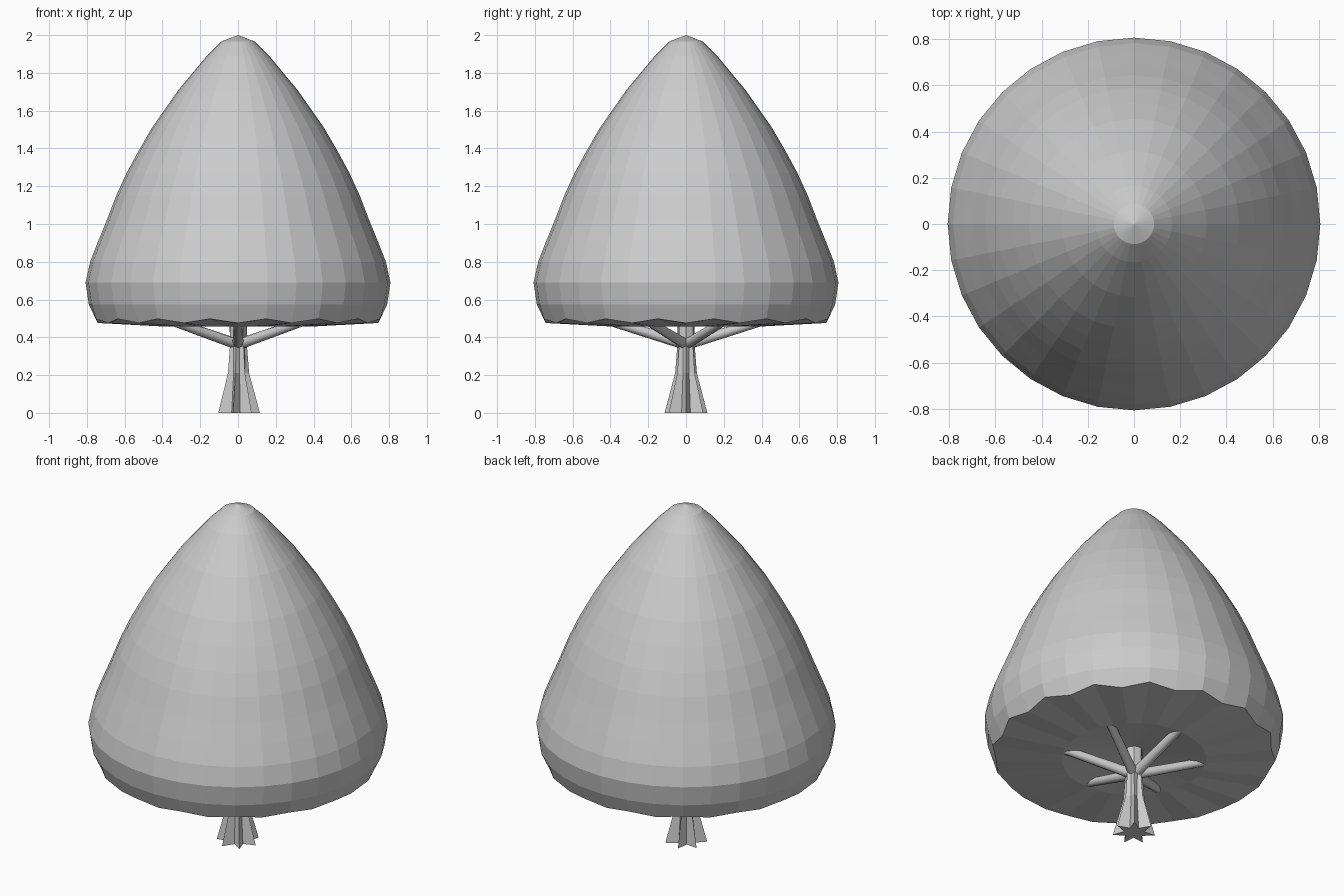
import bpy, bmesh
from math import sin, cos, pi, radians
from mathutils import Vector

if "Cube" in bpy.data.objects:
    bpy.data.objects.remove(bpy.data.objects["Cube"])


def loft(name, rows, n, bottom=None, top=None):
    """Skin rings of (radius, z, radius wobble, z wobble); wobble alternates per vertex."""
    bm = bmesh.new()
    rings = []
    for r, z, dr, dz in rows:
        ring = []
        for i in range(n):
            s = 1 if i % 2 == 0 else -1
            a = 2 * pi * i / n
            rr = r + s * dr
            ring.append(bm.verts.new((rr * cos(a), rr * sin(a), z + s * dz)))
        rings.append(ring)
    for lo, hi in zip(rings, rings[1:]):
        for i in range(n):
            j = (i + 1) % n
            bm.faces.new((lo[i], lo[j], hi[j], hi[i]))
    # Close the ends with fans
    for ring, z in ((rings[0], bottom), (rings[-1], top)):
        c = bm.verts.new((0, 0, z))
        for i in range(n):
            bm.faces.new((c, ring[i], ring[(i + 1) % n]))
    bmesh.ops.recalc_face_normals(bm, faces=bm.faces)
    me = bpy.data.meshes.new(name)
    bm.to_mesh(me)
    bm.free()
    ob = bpy.data.objects.new(name, me)
    bpy.context.collection.objects.link(ob)
    return ob


# Canopy: 32-sided pointed dome with a scalloped lower rim and shallow hollow
profile = [(0.39, 0.457), (0.755, 0.487), (0.79, 0.575), (0.807, 0.69),
           (0.783, 0.80), (0.74, 0.91), (0.695, 1.02), (0.645, 1.15),
           (0.59, 1.27), (0.525, 1.39), (0.455, 1.51), (0.385, 1.61),
           (0.315, 1.71), (0.24, 1.80), (0.165, 1.89), (0.087, 1.967)]
rows = [(r, z, 0, 0) for r, z in profile]
rows[1] = (0.755, 0.487, -0.012, -0.011)
loft("canopy", rows, 32, bottom=0.52, top=2.0)

# Trunk: seven root flutes that fade into a round stem
loft("trunk", [(0.085, 0, 0.031, 0), (0.048, 0.21, 0.011, 0),
               (0.043, 0.36, 0.004, 0), (0.046, 0.55, 0, 0)],
     14, bottom=0, top=0.55)

# Branches: six struts spreading from the stem to the canopy
for k in range(6):
    a = radians(30 + 60 * k)
    start = Vector((0.01 * cos(a), 0.01 * sin(a), 0.365))
    end = Vector((0.43 * cos(a), 0.43 * sin(a), 0.493))
    d = end - start
    bpy.ops.mesh.primitive_cone_add(vertices=8, radius1=0.029, radius2=0.023,
                                    depth=d.length, location=(start + end) / 2,
                                    rotation=d.to_track_quat('Z', 'Y').to_euler())
    bpy.context.object.name = f"branch_{k + 1}"
    bpy.ops.object.shade_smooth_by_angle(angle=radians(50))
